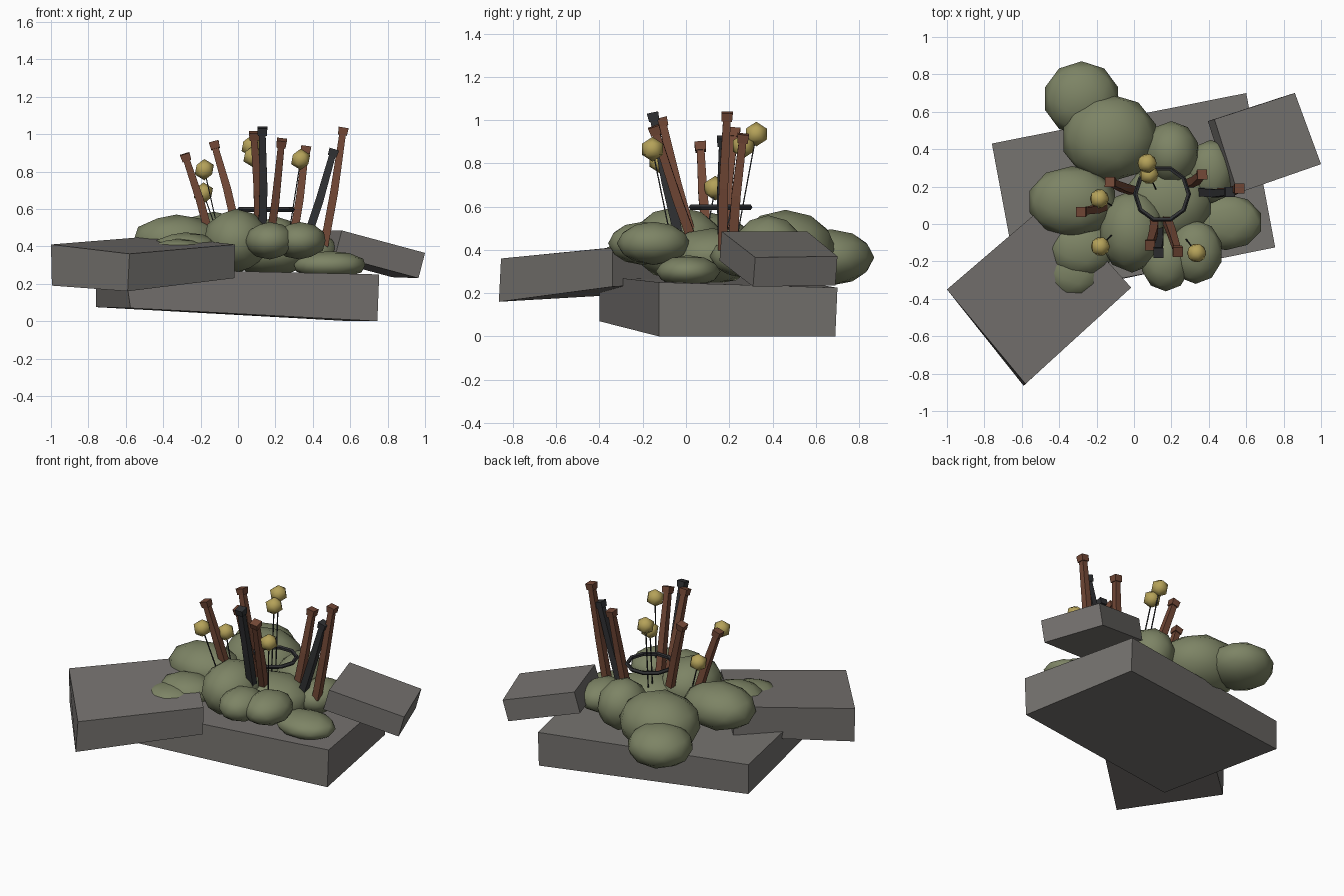
import bpy, bmesh, math
from mathutils import Vector

cube = bpy.data.objects.get("Cube")
if cube:
    bpy.data.objects.remove(cube, do_unlink=True)


def material(name, r, g, b):
    m = bpy.data.materials.new(name)
    m.use_nodes = True
    m.diffuse_color = (r, g, b, 1)
    m.node_tree.nodes["Principled BSDF"].inputs["Base Color"].default_value = (r, g, b, 1)
    return m


stone = material("grey stone", .18, .17, .16)
moss = material("moss green", .205, .23, .13)
rust = material("rusty brown", .17, .065, .037)
iron = material("dark iron", .03, .031, .034)
gold = material("pale gold", .46, .36, .10)


def finish(bm, name, mat, smooth=False):
    bmesh.ops.recalc_face_normals(bm, faces=bm.faces)
    mesh = bpy.data.meshes.new(name)
    for f in bm.faces:
        f.smooth = smooth
    bm.to_mesh(mesh)
    bm.free()
    mesh.materials.append(mat)
    ob = bpy.data.objects.new(name, mesh)
    bpy.context.collection.objects.link(ob)
    return ob


def loft(bm, rings):
    """Skin a list of point rings and cap both ends."""
    rows = [[bm.verts.new(p) for p in ring] for ring in rings]
    n = len(rows[0])
    for a, b in zip(rows, rows[1:]):
        for i in range(n):
            j = (i + 1) % n
            bm.faces.new((a[i], a[j], b[j], b[i]))
    bm.faces.new(rows[0])
    bm.faces.new(rows[-1])


def section(centre, axis, radius, sides=4):
    """Polygon ring square to an axis."""
    side = axis.cross(Vector((0, 1, 0))).normalized()
    other = axis.cross(side).normalized()
    return [centre + radius * (math.cos(t) * side + math.sin(t) * other)
            for t in (math.tau * (i + .5) / sides for i in range(sides))]


def slab(name, top, drop):
    bm = bmesh.new()
    top = [Vector(p) for p in top]
    loft(bm, [top, [p + Vector(d) for p, d in zip(top, drop)]])
    finish(bm, name, stone)


# Three tilted stone slabs
slab("base_slab",
     [(-.605, -.40, .28), (.755, -.125, .25), (.60, .70, .225), (-.76, .43, .27)],
     [(.03, 0, -.21), (-.01, 0, -.25), (0, -.01, -.225), (0, 0, -.195)])
slab("front_right_slab",
     [(-1, -.35, .41), (-.58, -.855, .36), (-.015, -.34, .41), (-.44, .13, .455)],
     [(.005, 0, -.22), (-.01, -.01, -.2), (-.005, 0, -.18), (0, 0, -.2)])
slab("left_slab",
     [(.555, .165, .485), (1, .32, .365), (.86, .70, .37), (.43, .56, .485)],
     [(-.035, -.01, -.135)] * 4)

# Squashed moss mounds: centre and radii
mounds = [
    ((-.28, .67, .365), (.205, .2, .13)),
    ((-.13, .46, .40), (.26, .235, .185)),
    ((.20, .38, .40), (.15, .17, .16)),
    ((-.33, .12, .43), (.24, .19, .14)),
    ((-.01, -.04, .43), (.18, .22, .17)),
    ((-.28, -.13, .39), (.18, .155, .085)),
    ((.17, -.20, .43), (.135, .16, .1)),
    ((.33, -.15, .43), (.145, .17, .1)),
    ((.49, .01, .30), (.2, .15, .075)),
    ((-.32, -.25, .38), (.15, .14, .06)),
    ((.41, .28, .37), (.13, .17, .1)),
    ((.18, .12, .37), (.24, .22, .13)),
]
for i, (centre, radii) in enumerate(mounds):
    bm = bmesh.new()
    bmesh.ops.create_icosphere(bm, subdivisions=2, radius=1)
    bmesh.ops.scale(bm, vec=Vector(radii), verts=bm.verts)
    bmesh.ops.translate(bm, vec=Vector(centre), verts=bm.verts)
    finish(bm, f"moss_mound_{i + 1}", moss, True)


# Bent square stakes with a wider head
def stake(name, foot, tip, mat):
    foot, tip = Vector(foot), Vector(tip)
    axis = (tip - foot).normalized()
    bend = foot.lerp(tip, .45) + Vector((.006, -.006, 0))
    neck = tip - axis * .04
    bm = bmesh.new()
    loft(bm, [section(foot, axis, .031), section(bend, axis, .03), section(neck, axis, .025)])
    loft(bm, [section(neck, axis, .034), section(tip, axis, .038)])
    finish(bm, name, mat)


rust_stakes = [
    ((-.15, .10, .45), (-.285, .065, .895)),
    ((-.01, .18, .5), (-.13, .225, .96)),
    ((.11, .03, .45), (.085, -.115, 1.01)),
    ((.16, .06, .36), (.235, -.15, .97)),
    ((.29, .215, .42), (.365, .265, .935)),
    ((.46, .17, .4), (.565, .19, 1.035)),
]
for i, (foot, tip) in enumerate(rust_stakes):
    stake(f"rusty_stake_{i + 1}", foot, tip, rust)
iron_stakes = [((.13, -.03, .45), (.13, -.155, 1.035)),
               ((.36, .17, .42), (.515, .17, .92))]
for i, (foot, tip) in enumerate(iron_stakes):
    stake(f"iron_stake_{i + 1}", foot, tip, iron)

# Iron ring resting between the stakes
bpy.ops.mesh.primitive_torus_add(major_segments=10, minor_segments=5, major_radius=.142,
                                 minor_radius=.013, location=(.15, .16, .597))
ring = bpy.context.object
ring.name = "iron_ring"
ring.data.materials.append(iron)

# Gold buds on thin stems
buds = [
    ((-.18, -.12, .81), (-.11, -.05, .5)),
    ((-.185, .135, .685), (-.12, .1, .5)),
    ((.07, .325, .935), (.11, .24, .48)),
    ((.08, .265, .88), (.12, .18, .45)),
    ((.335, -.155, .865), (.27, -.07, .45)),
]
for i, (head, foot) in enumerate(buds):
    head, foot = Vector(head), Vector(foot)
    bm = bmesh.new()
    bmesh.ops.create_icosphere(bm, subdivisions=1, radius=.057)
    bmesh.ops.translate(bm, vec=head, verts=bm.verts)
    finish(bm, f"bud_{i + 1}", gold, True)
    bm = bmesh.new()
    axis = (head - foot).normalized()
    loft(bm, [section(p, axis, .004) for p in (foot, head)])
    finish(bm, f"bud_stem_{i + 1}", iron)
